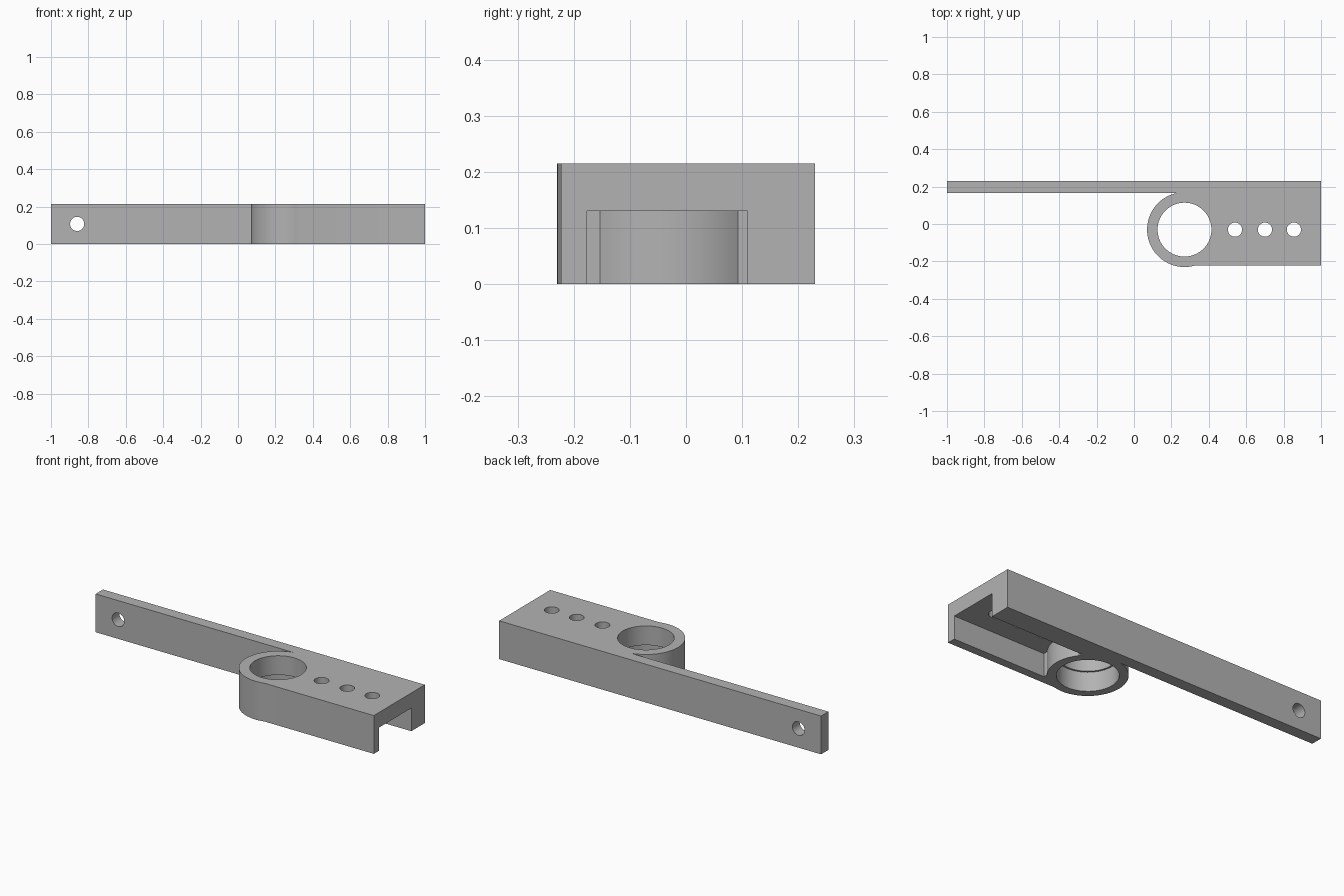
import bpy, bmesh, math
from mathutils import Matrix

cube = bpy.data.objects.get("Cube")
if cube:
    bpy.data.objects.remove(cube, do_unlink=True)

HEIGHT, BACK, FRONT = 0.215, 0.23, -0.223
BAR_FRONT = 0.165
CX, CY, RING = 0.27, -0.03, 0.2
SLOT_HALF, SLOT_TOP = 0.143, 0.13

grey = bpy.data.materials.new("plain_grey")
grey.use_nodes = True
colour = (0.45, 0.45, 0.45, 1)
grey.diffuse_color = colour
grey.node_tree.nodes["Principled BSDF"].inputs["Base Color"].default_value = colour


def arc(start, end, steps, r=RING):
    angles = [start + (end - start) * i / steps for i in range(steps + 1)]
    return [(CX + r * math.cos(a), CY + r * math.sin(a)) for a in angles]


def finish(name, bm):
    bmesh.ops.recalc_face_normals(bm, faces=bm.faces)
    mesh = bpy.data.meshes.new(name)
    bm.to_mesh(mesh)
    bm.free()
    mesh.materials.append(grey)
    obj = bpy.data.objects.new(name, mesh)
    bpy.context.collection.objects.link(obj)
    return obj


def prism(name, outline, z0, z1):
    bm = bmesh.new()
    face = bm.faces.new([bm.verts.new((x, y, z0)) for x, y in outline])
    ext = bmesh.ops.extrude_face_region(bm, geom=[face])["geom"]
    verts = [v for v in ext if isinstance(v, bmesh.types.BMVert)]
    bmesh.ops.translate(bm, verts=verts, vec=(0, 0, z1 - z0))
    return finish(name, bm)


def cylinder(name, r, depth, centre, sides=48, tilt=0):
    bm = bmesh.new()
    bmesh.ops.create_cone(bm, cap_ends=True, segments=sides, radius1=r, radius2=r,
                          depth=depth, matrix=Matrix.Translation(centre) @ Matrix.Rotation(tilt, 4, "X"))
    return finish(name, bm)


# Bracket: long arm, ring and block share one outline
a0 = math.pi - math.asin((BAR_FRONT - CY) / RING)
a1 = 2 * math.pi + math.asin((FRONT - CY) / RING)
outline = [(-1, BAR_FRONT)] + arc(a0, a1, 40) + [(1, FRONT), (1, BACK), (-1, BACK)]
bracket = prism("bracket", outline, 0, HEIGHT)

# Slot under the block, ending against the outside of the ring
bulge = math.asin(0.123 / RING)
wall = CX + RING * math.cos(bulge)
lo, hi = CY - SLOT_HALF - 0.003, CY + SLOT_HALF - 0.003
slot = [(wall, lo)] + arc(-bulge, bulge, 16) + [(wall, hi), (1.1, hi), (1.1, lo)]
cutters = [prism("slot_cutter", slot, -0.1, SLOT_TOP)]

# Ring bore with a wider pocket below
cutters.append(cylinder("bore_cutter", 0.144, 1, (CX, CY, 0), 64))
cutters.append(cylinder("pocket_cutter", 0.154, 0.4, (CX, CY, HEIGHT / 2 - 0.2), 64))

# Row of holes in the block, and the cross hole at the end of the arm
for x in (0.54, 0.7, 0.855):
    cutters.append(cylinder("block_hole_cutter", 0.038, 1, (x, CY, 0), 32))
cutters.append(cylinder("arm_hole_cutter", 0.038, 0.3, (-0.86, 0.2, HEIGHT / 2), 32, math.pi / 2))

bpy.ops.object.select_all(action="DESELECT")
bpy.context.view_layer.objects.active = bracket
bracket.select_set(True)
for cutter in cutters:
    cutter.hide_render = True
    mod = bracket.modifiers.new("cut", "BOOLEAN")
    mod.operation, mod.solver, mod.object = "DIFFERENCE", "EXACT", cutter
    bpy.ops.object.modifier_apply(modifier=mod.name)
    bpy.data.objects.remove(cutter, do_unlink=True)

bpy.ops.object.shade_smooth_by_angle(angle=math.radians(30))
